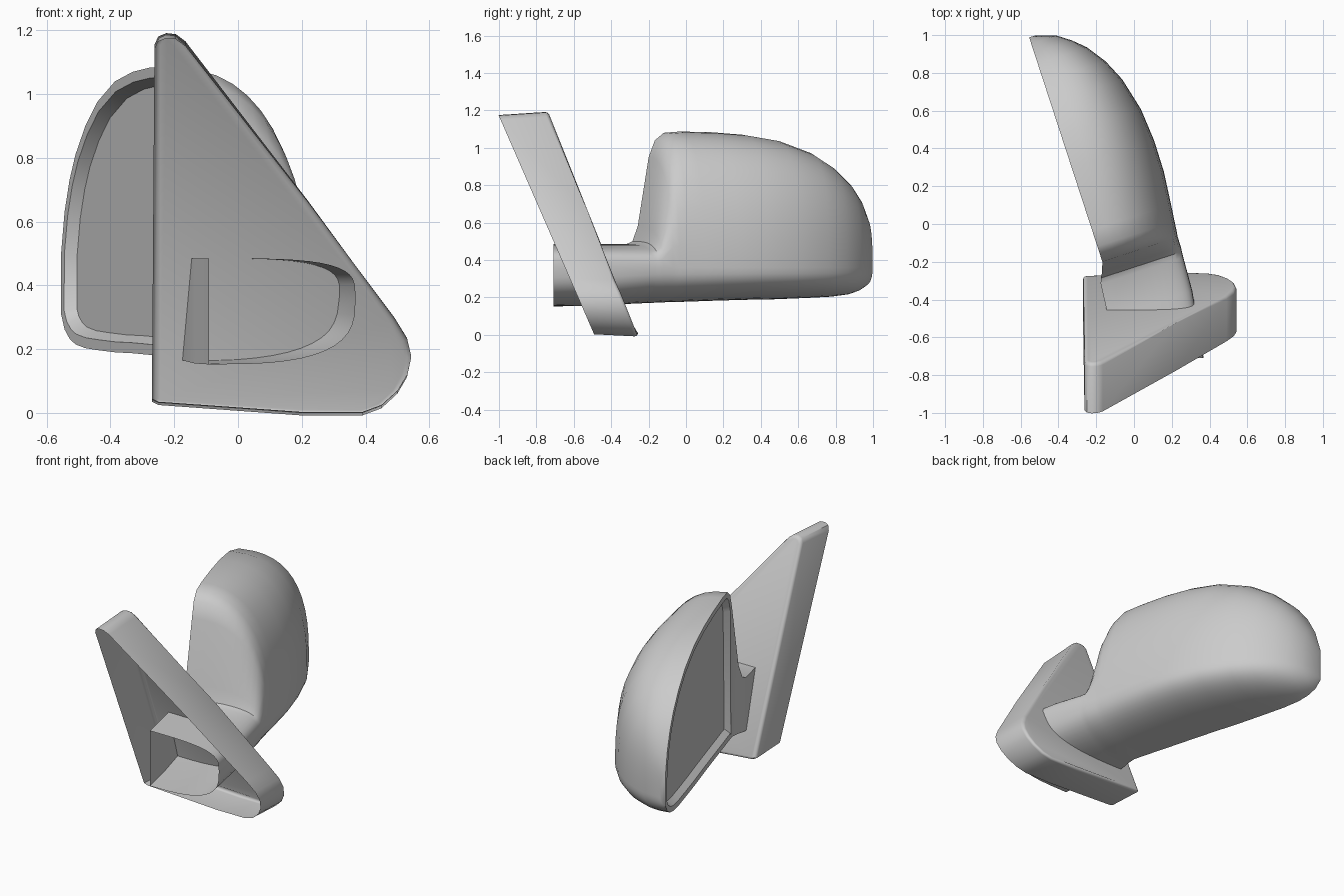
import bpy, bmesh, math
from mathutils import Vector

cube = bpy.data.objects.get("Cube")
if cube:
    bpy.data.objects.remove(cube)

grey = bpy.data.materials.new("plain grey")
grey.use_nodes = True
COLOR = (0.6, 0.6, 0.6, 1)
grey.diffuse_color = COLOR
grey.node_tree.nodes["Principled BSDF"].inputs["Base Color"].default_value = COLOR

# Slanted frame of the arm and the housing
ORIGIN = Vector((-.2, -.1, 0))
ALONG = Vector((-.31, .95, 0))
DEPTH = Vector((.95, .31, 0))
MIDDLE = .36
STEPS = 24


def finish(bm, name, angle):
    """Turn a bmesh into a smooth shaded object."""
    bmesh.ops.recalc_face_normals(bm, faces=bm.faces)
    mesh = bpy.data.meshes.new(name)
    bm.to_mesh(mesh)
    bm.free()
    mesh.materials.append(grey)
    obj = bpy.data.objects.new(name, mesh)
    bpy.context.collection.objects.link(obj)
    bpy.ops.object.select_all(action='DESELECT')
    bpy.context.view_layer.objects.active = obj
    obj.select_set(True)
    bpy.ops.object.shade_smooth_by_angle(angle=math.radians(angle))


def half_round(near, far, low, high, upper, lower):
    """Depth and height of a cross-section, flat on its near side."""
    points = []
    for k in range(STEPS + 1):
        a = math.pi * (.5 - k / STEPS)
        limit, n = (high, upper) if a > 0 else (low, lower)
        d = near + (far - near) * max(math.cos(a), 0) ** (2 / n)
        points.append((d, MIDDLE + abs(math.sin(a)) ** (2 / n) * (limit - MIDDLE)))
    return points


# Mounting plate: hollow triangular shell, open at the front and leaning forward
outline = [(-.27, .045), (-.262, 1.14), (-.25, 1.165), (-.225, 1.175), (-.195, 1.172),
           (-.165, 1.15), (.22, .66), (.49, .3), (.53, .235), (.543, .18), (.53, .12),
           (.5, .07), (.45, .025), (.39, .003), (.2, .003), (-.25, .035)]
bm = bmesh.new()
back = bm.faces.new([bm.verts.new((x, 0, z)) for x, z in outline])
front_verts = list(back.verts)
bmesh.ops.inset_individual(bm, faces=[back], thickness=.03)
for v in back.verts:
    v.co.z = v.co.z * 1.025 - .012
    v.co.y = -.26 - .4 * v.co.z
for v in front_verts:
    v.co.y = -.49 - .436 * v.co.z
bmesh.ops.bevel(bm, geom=list(back.edges), offset=.018, segments=3, profile=.5,
                affect='EDGES')
finish(bm, "mounting_plate", 40)

# Arm and housing: position, then near, far, bottom, top, upper and lower roundness
sections = [
    (-.614, -.085, .352, .152, .485, 3.7, 3), (-.4, -.062, .405, .155, .485, 3.6, 2.8),
    (-.215, -.045, .415, .165, .485, 3.2, 2.5), (-.185, -.035, .417, .167, .5, 3, 2.5),
    (-.16, -.02, .42, .168, .58, 2.6, 2.5), (-.105, 0, .42, .17, .95, 2.4, 2.5),
    (-.07, 0, .425, .172, 1.04, 2.3, 2.5), (-.02, 0, .43, .174, 1.08, 2.3, 2.5),
    (.07, 0, .44, .176, 1.087, 2.3, 2.5), (.25, 0, .458, .182, 1.083, 2.4, 2.5),
    (.42, 0, .46, .187, 1.07, 2.5, 2.5), (.6, 0, .445, .19, 1.04, 2.6, 2.5),
    (.78, 0, .4, .197, .975, 2.7, 2.5), (.9, 0, .345, .203, .9, 2.8, 2.4),
    (1, 0, .275, .215, .81, 2.8, 2.3), (1.06, 0, .21, .233, .73, 2.8, 2.2),
    (1.11, 0, .14, .262, .63, 2.6, 2.2), (1.145, 0, .03, .31, .5, 2.5, 2.2)]
GLASS_START = 5

bm = bmesh.new()
rings = []
for s, *shape in sections:
    # the open mouth of the arm is cut square to the front
    slant = 0 if rings else -DEPTH.y / ALONG.y
    rings.append([bm.verts.new(ORIGIN + ALONG * (s + slant * (d - shape[0]))
                               + DEPTH * d + Vector((0, 0, z)))
                  for d, z in half_round(*shape)])

for i, (a, b) in enumerate(zip(rings, rings[1:])):
    for k in range(STEPS):
        bm.faces.new((a[k], a[k + 1], b[k + 1], b[k]))
    if i < GLASS_START:
        bm.faces.new((a[-1], a[0], b[0], b[-1]))
bm.faces.new(rings[-1])

# Mirror glass: recessed behind a narrow rim
glass_rings = rings[GLASS_START:]
glass = bm.faces.new([r[0] for r in glass_rings] + [r[-1] for r in reversed(glass_rings)])
bm.normal_update()
bmesh.ops.inset_individual(bm, faces=[glass], thickness=.033)
bmesh.ops.inset_individual(bm, faces=[glass], thickness=.022)
bmesh.ops.translate(bm, verts=list(glass.verts), vec=DEPTH * .035)
finish(bm, "arm_and_housing", 35)
